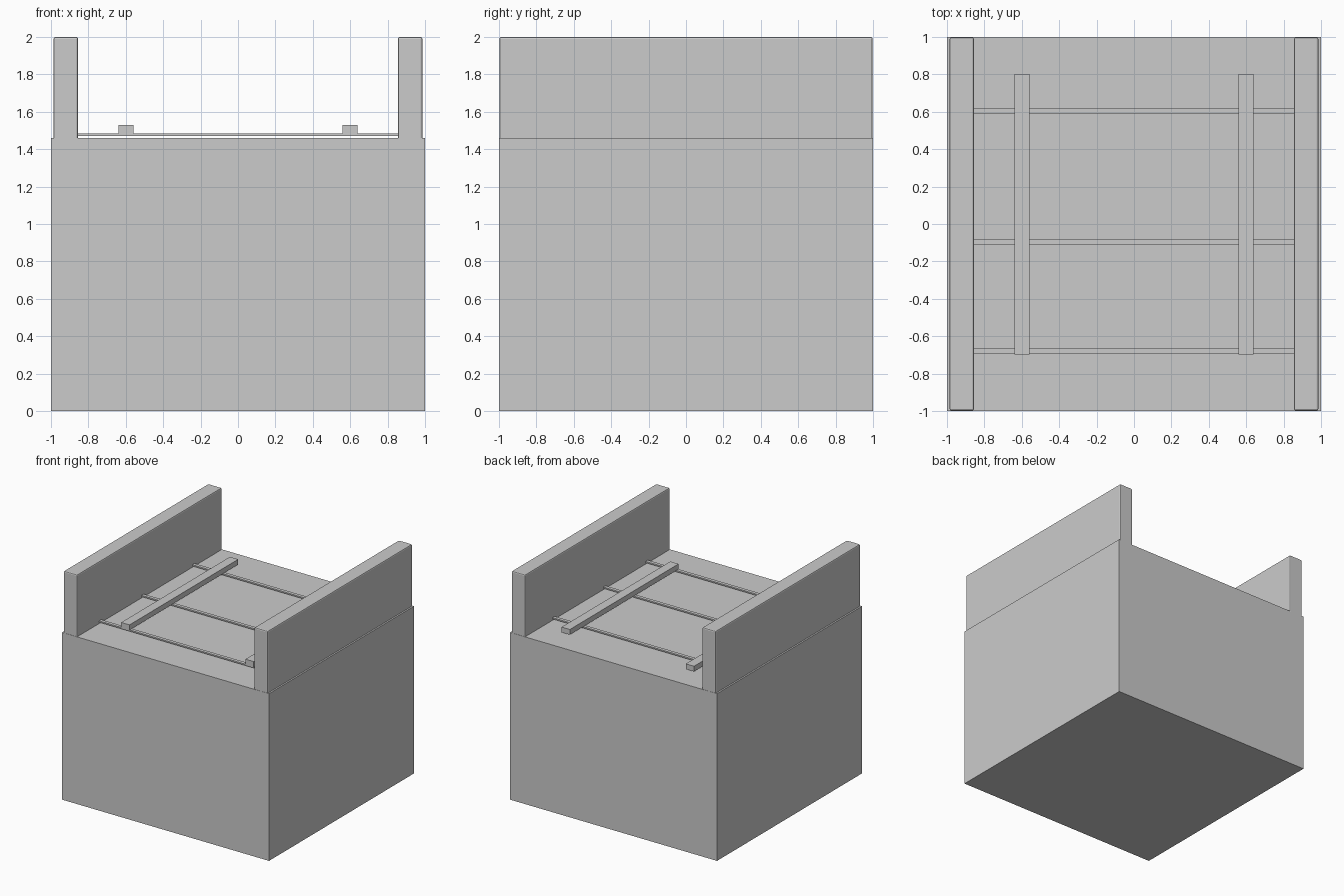
import bpy

if "Cube" in bpy.data.objects:
    bpy.data.objects.remove(bpy.data.objects["Cube"])


def box(name, x, y, z, bevel=0.0):
    """Box from (min, max) ranges, with optional small bevel."""
    bpy.ops.mesh.primitive_cube_add(
        size=1, location=(sum(x) / 2, sum(y) / 2, sum(z) / 2))
    ob = bpy.context.object
    ob.name = name
    ob.scale = (x[1] - x[0], y[1] - y[0], z[1] - z[0])
    bpy.ops.object.transform_apply(location=False, rotation=False, scale=True)
    if bevel:
        mod = ob.modifiers.new("edge_bevel", 'BEVEL')
        mod.width = bevel
        mod.segments = 2
    return ob


# Solid ground block
DECK = 1.46
box("base_block", (-1, 1), (-1, 1), (0, DECK))

# Side walls with softened edges, sunk slightly into the block
for side, s in (("left", -1), ("right", 1)):
    xs = sorted((s * 0.855, s * 0.986))
    box(side + "_wall", xs, (-0.998, 0.998), (DECK - 0.02, 2.0), 0.01)

# Thin cross ties running between the walls
for i, y in enumerate((-0.68, -0.095, 0.605)):
    box(f"cross_tie_{i + 1}", (-0.86, 0.86), (y - 0.015, y + 0.015),
        (1.471, 1.483))

# Two rails lying on the ties
for side, s in (("left", -1), ("right", 1)):
    box(side + "_rail", (s * 0.6 - 0.04, s * 0.6 + 0.04), (-0.697, 0.803),
        (1.482, 1.528))
